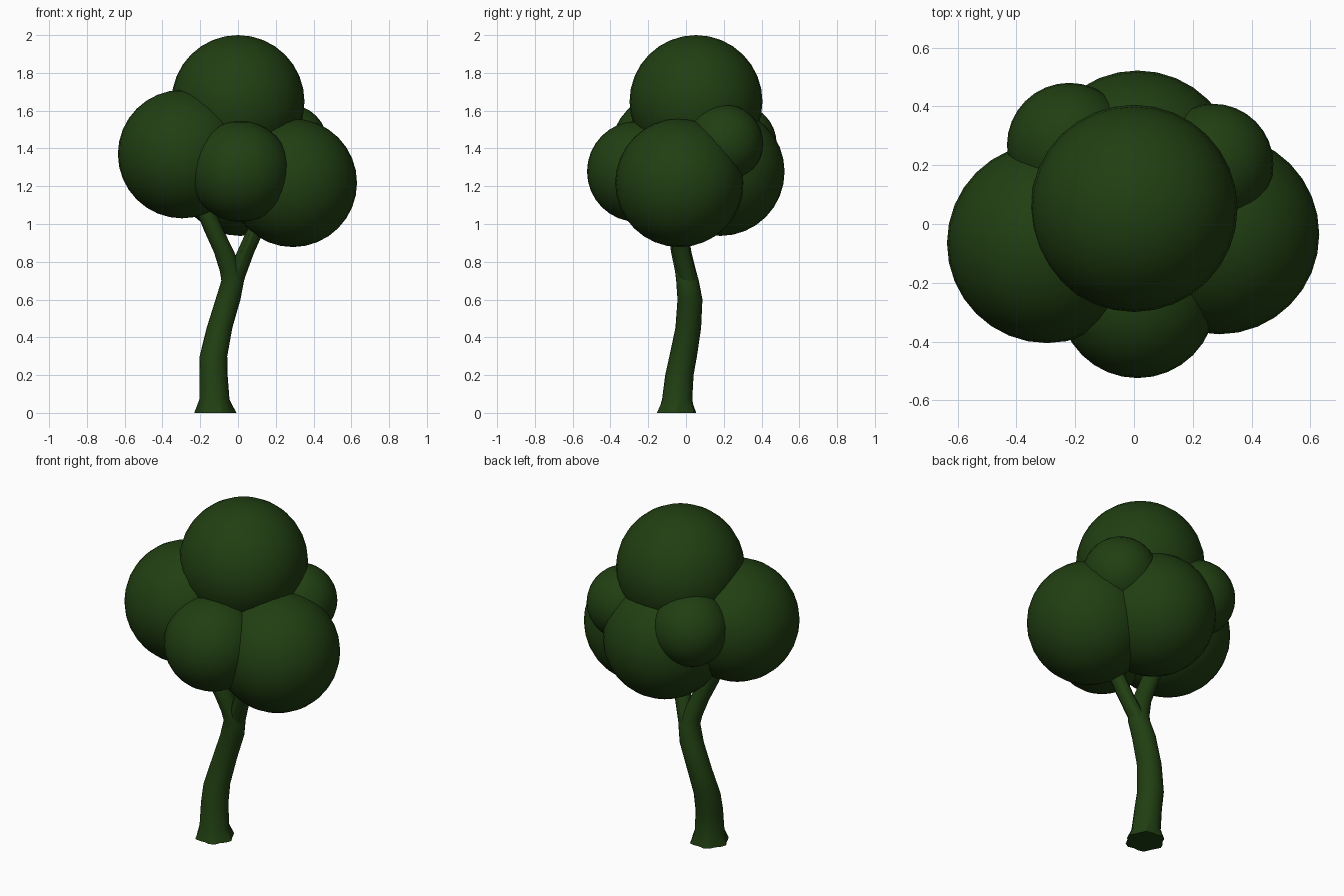
import bpy, bmesh
from math import sin, cos, pi, radians

if "Cube" in bpy.data.objects:
    bpy.data.objects.remove(bpy.data.objects["Cube"])

green = bpy.data.materials.new("dark_green")
green.diffuse_color = (0.015, 0.05, 0.006, 1)
green.use_nodes = True
green.node_tree.nodes["Principled BSDF"].inputs["Base Color"].default_value = green.diffuse_color


def finish(ob, angle):
    ob.data.materials.append(green)
    bpy.ops.object.select_all(action='DESELECT')
    ob.select_set(True)
    bpy.context.view_layer.objects.active = ob
    bpy.ops.object.shade_smooth_by_angle(angle=radians(angle))


def foliage(name, loc, r):
    bpy.ops.mesh.primitive_uv_sphere_add(segments=32, ring_count=16, radius=r, location=loc)
    ob = bpy.context.object
    ob.name = name
    finish(ob, 40)


def limb(name, rings, sides=10, lobes=0.0):
    """Tube through (x, y, z, radius) rings; lobes makes the first ring wavy."""
    bm = bmesh.new()
    loops = []
    for k, (x, y, z, r) in enumerate(rings):
        loop = []
        for i in range(sides):
            a = 2 * pi * i / sides
            rr = r * (1 + (lobes * cos(6 * a + 0.4) if k == 0 else 0))
            loop.append(bm.verts.new((x + rr * cos(a), y + rr * sin(a), z)))
        loops.append(loop)
    for lo, hi in zip(loops, loops[1:]):
        for i in range(sides):
            j = (i + 1) % sides
            bm.faces.new((lo[i], lo[j], hi[j], hi[i]))
    bm.faces.new(loops[0][::-1])
    bm.faces.new(loops[-1])
    me = bpy.data.meshes.new(name)
    bm.to_mesh(me)
    bm.free()
    ob = bpy.data.objects.new(name, me)
    bpy.context.collection.objects.link(ob)
    finish(ob, 30)


# Crown of overlapping balls
foliage("foliage_top", (0, 0.053, 1.648), 0.352)
foliage("foliage_left", (-0.296, -0.065, 1.37), 0.34)
foliage("foliage_right", (0.29, -0.035, 1.218), 0.34)
foliage("foliage_front", (0.012, -0.257, 1.278), 0.267)
foliage("foliage_back", (0.012, 0.182, 1.277), 0.34)
foliage("foliage_small_right", (0.268, 0.203, 1.427), 0.206)
foliage("foliage_small_left", (-0.22, 0.268, 1.425), 0.212)

# Curved trunk with flared root, continuing into the left branch
limb("trunk", [
    (-0.12, -0.05, 0.0, 0.104), (-0.125, -0.047, 0.07, 0.08),
    (-0.13, -0.035, 0.2, 0.075), (-0.13, -0.015, 0.3, 0.073),
    (-0.098, 0.012, 0.45, 0.068), (-0.053, 0.021, 0.6, 0.066),
    (-0.028, 0.008, 0.7, 0.06), (-0.04, -0.002, 0.75, 0.056),
    (-0.073, -0.025, 0.85, 0.054), (-0.125, -0.042, 0.96, 0.052),
    (-0.172, -0.05, 1.07, 0.05), (-0.23, -0.055, 1.2, 0.045)],
    sides=20, lobes=0.08)

# Right branch
limb("right_branch", [
    (-0.035, 0.018, 0.64, 0.05), (-0.01, 0.008, 0.72, 0.048),
    (0.04, -0.025, 0.85, 0.046), (0.085, -0.038, 0.95, 0.046),
    (0.15, -0.04, 1.07, 0.043), (0.2, -0.04, 1.15, 0.04)], sides=12)
